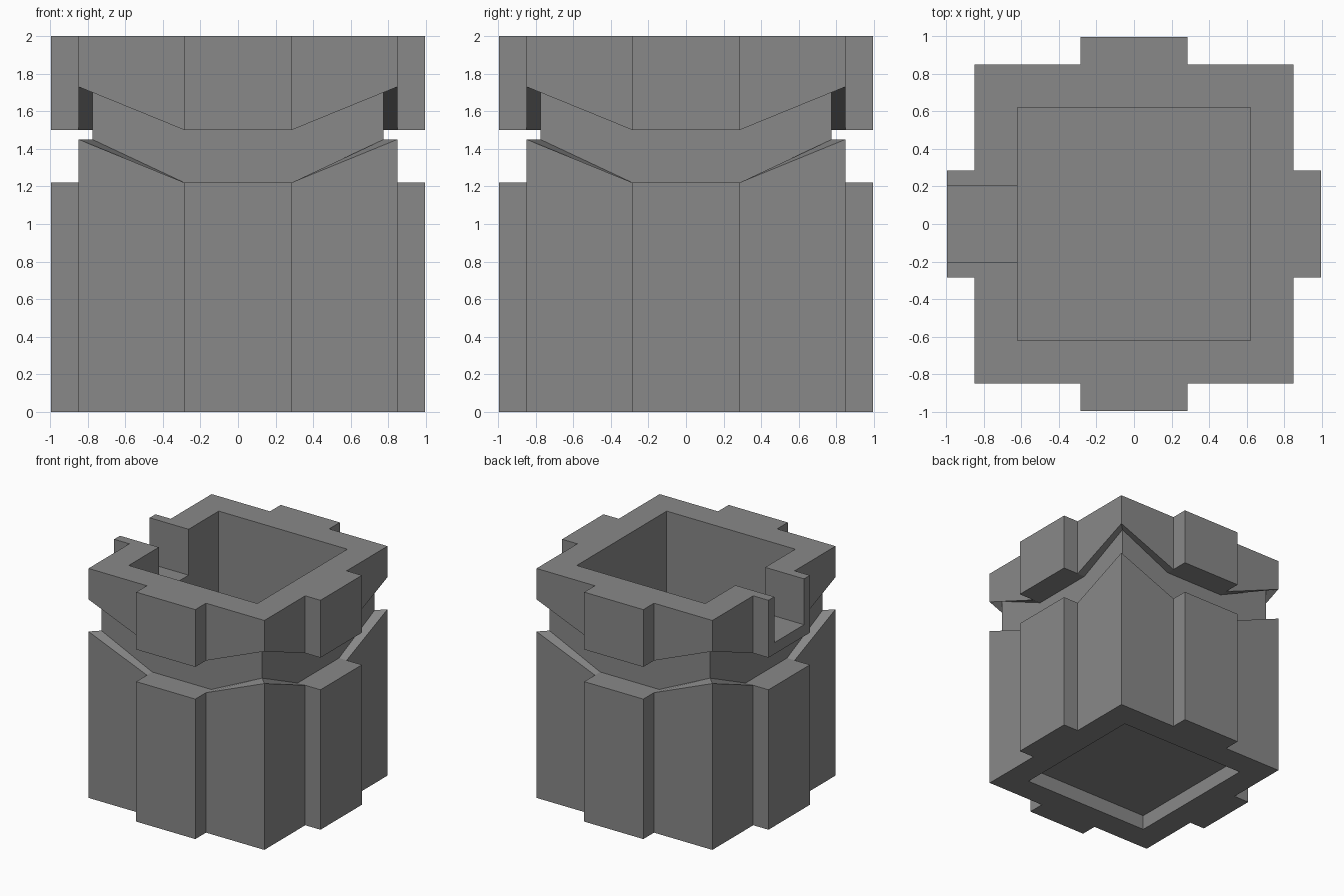
import bpy
import bmesh

cube = bpy.data.objects.get("Cube")
if cube:
    bpy.data.objects.remove(cube, do_unlink=True)

RIB, BODY, CORE, WALL = 0.995, 0.848, 0.775, 0.62   # half widths, outside to inside
RIB_HALF = 0.285
RISE = 0.23                                         # groove climbs towards the corners
NOTCH_FLOOR = 1.6

grey = bpy.data.materials.new("stone_grey")
grey.use_nodes = True
grey.diffuse_color = (0.25, 0.25, 0.25, 1)
grey.node_tree.nodes["Principled BSDF"].inputs["Base Color"].default_value = (0.25, 0.25, 0.25, 1)


def outline():
    """Square plan with one rib centred on each side, as (x, y, is_corner)."""
    quarter = [(BODY, -BODY, True), (BODY, -RIB_HALF, False), (RIB, -RIB_HALF, False),
               (RIB, RIB_HALF, False), (BODY, RIB_HALF, False)]
    points = []
    for _ in range(4):
        points += quarter
        quarter = [(-y, x, c) for x, y, c in quarter]
    return points


def add_ring(bm, limit, z, rise=0.0):
    """Outline squeezed to a half width; corners lifted by rise."""
    def squeeze(v):
        return max(-limit, min(limit, v))
    return [bm.verts.new((squeeze(x), squeeze(y), z + rise * c)) for x, y, c in outline()]


def make_object(name, bm):
    mesh = bpy.data.meshes.new(name)
    bmesh.ops.recalc_face_normals(bm, faces=bm.faces)
    bm.to_mesh(mesh)
    bm.free()
    mesh.materials.append(grey)
    obj = bpy.data.objects.new(name, mesh)
    bpy.context.collection.objects.link(obj)
    return obj


# Hollow ribbed body: one loft from the base recess, up the outside, into the well
LOW, HIGH = 1.22, 1.5
stages = [
    (WALL, 0.13, 0), (WALL, 0, 0), (BODY, 0, 0), (RIB, 0, 0),             # base recess and foot
    (RIB, LOW, RISE), (BODY, LOW, RISE), (CORE, LOW, RISE),               # lower groove ledge
    (CORE, HIGH, RISE), (BODY, HIGH, RISE), (RIB, HIGH, RISE),            # upper groove lip
    (RIB, 2, 0), (BODY, 2, 0), (WALL, 2, 0), (WALL, 0.26, 0),             # rim and inner well
]
bm = bmesh.new()
rings = [add_ring(bm, *stage) for stage in stages]
for a, b in zip(rings, rings[1:]):
    for i in range(len(a)):
        j = (i + 1) % len(a)
        bm.faces.new((a[i], a[j], b[j], b[i]))
bm.faces.new(rings[0])
bm.faces.new(rings[-1])
bmesh.ops.remove_doubles(bm, verts=bm.verts, dist=0.0005)
body = make_object("ribbed_container", bm)

# Spout notch through the rim on the right side
bm = bmesh.new()
bmesh.ops.create_cube(bm, size=1)
bmesh.ops.scale(bm, vec=(0.8, 0.41, 0.8), verts=bm.verts)
bmesh.ops.translate(bm, vec=(-0.9, 0, NOTCH_FLOOR + 0.4), verts=bm.verts)
cutter = make_object("notch_cutter", bm)
cutter.hide_render = True

cut = body.modifiers.new("notch", 'BOOLEAN')
cut.operation = 'DIFFERENCE'
cut.solver = 'EXACT'
cut.object = cutter
bpy.context.view_layer.objects.active = body
bpy.ops.object.modifier_apply(modifier=cut.name)
bpy.data.objects.remove(cutter, do_unlink=True)
